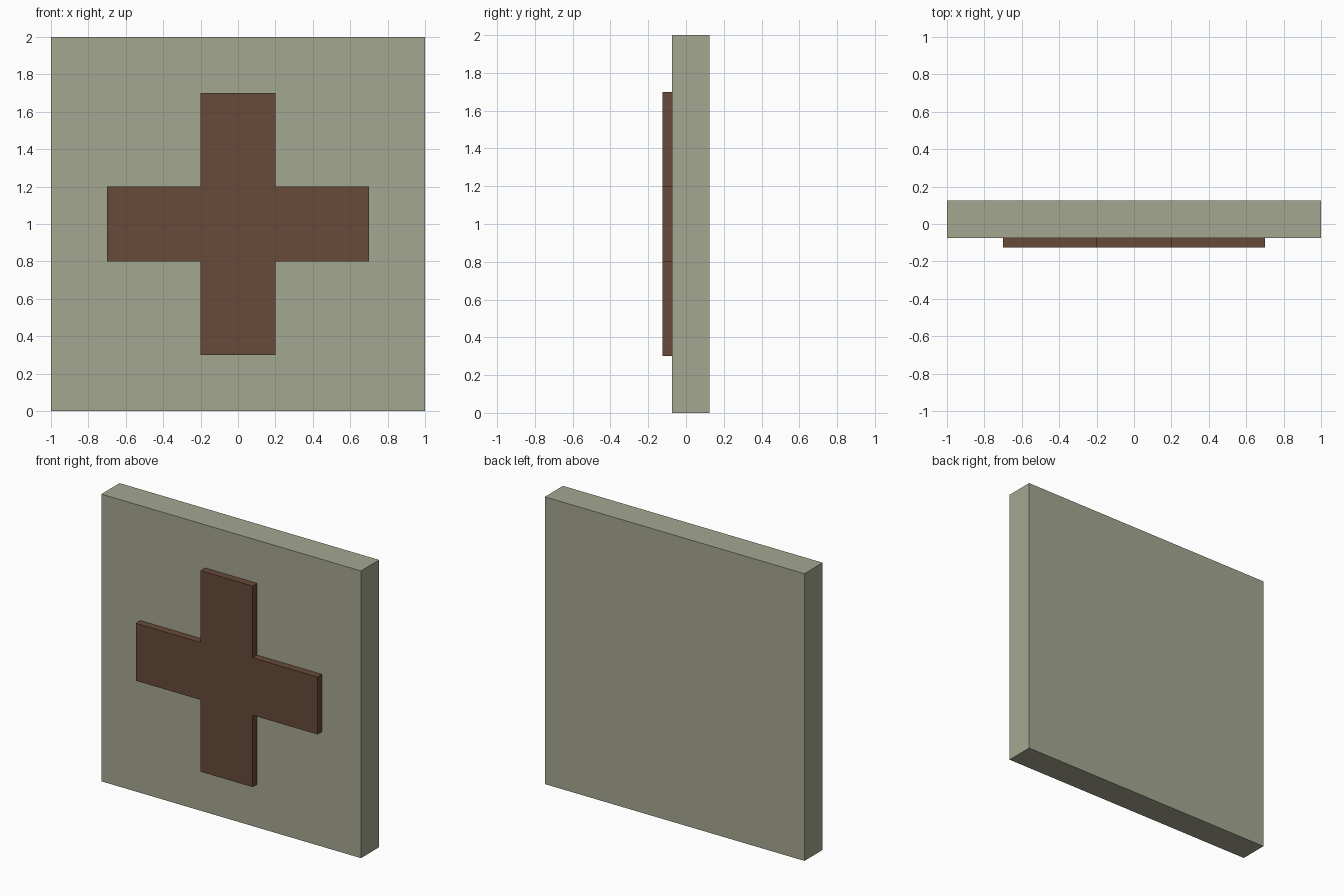
import bpy
import bmesh

cube = bpy.data.objects.get("Cube")
if cube:
    bpy.data.objects.remove(cube, do_unlink=True)


def material(name, rgb):
    mat = bpy.data.materials.new(name)
    mat.use_nodes = True
    color = (*rgb, 1.0)
    mat.diffuse_color = color
    mat.node_tree.nodes["Principled BSDF"].inputs["Base Color"].default_value = color
    return mat


def extruded(name, outline, y_front, y_back, mat):
    """Extrude an x-z outline from y_front back to y_back."""
    bm = bmesh.new()
    face = bm.faces.new([bm.verts.new((x, y_front, z)) for x, z in outline])
    result = bmesh.ops.extrude_face_region(bm, geom=[face], use_keep_orig=True)
    for v in result["geom"]:
        if isinstance(v, bmesh.types.BMVert):
            v.co.y = y_back
    bmesh.ops.recalc_face_normals(bm, faces=bm.faces)
    mesh = bpy.data.meshes.new(name)
    bm.to_mesh(mesh)
    bm.free()
    mesh.materials.append(mat)
    obj = bpy.data.objects.new(name, mesh)
    bpy.context.collection.objects.link(obj)
    return obj


stone = material("sage grey", (0.376, 0.386, 0.283))
brown = material("dark brown", (0.136, 0.069, 0.040))

# Square backing panel
extruded("panel", [(-1, 0), (1, 0), (1, 2), (-1, 2)], -0.075, 0.125, stone)

# Raised cross: one arm's three corners, turned through four quarters
R, W, MID = 0.7, 0.2, 1.0
outline = []
x_z = [(R, -W), (R, W), (W, W)]
for _ in range(4):
    outline += [(x, MID + z) for x, z in x_z]
    x_z = [(-z, x) for x, z in x_z]
extruded("raised_cross", outline, -0.125, -0.075, brown)
